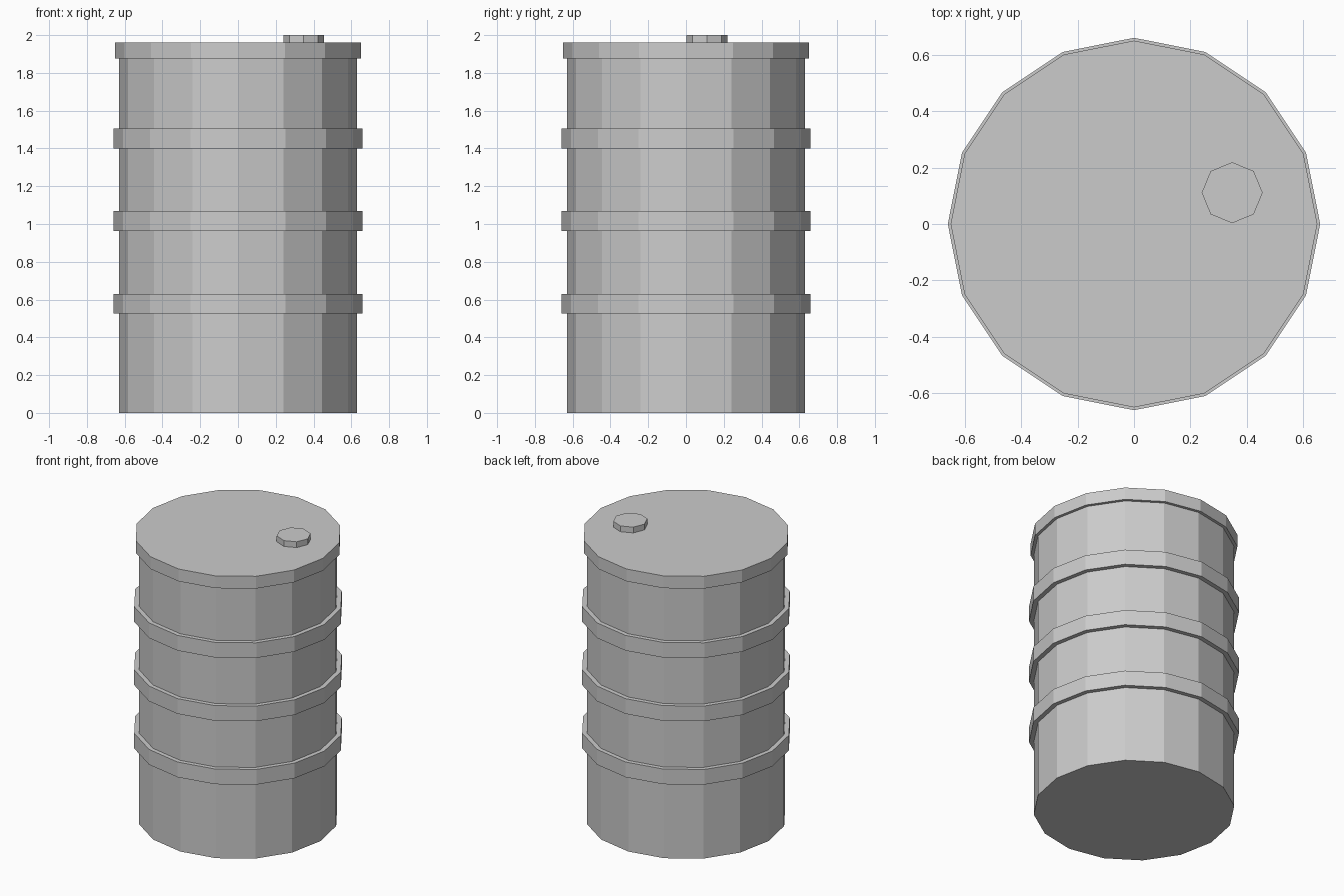
import bpy, bmesh
from math import cos, sin, pi

if "Cube" in bpy.data.objects:
    bpy.data.objects.remove(bpy.data.objects["Cube"])


def lathe(name, profile, sides, center=(0, 0)):
    """Revolve (radius, z) points around z, flat-shaded, capped at both ends."""
    bm = bmesh.new()
    rings = [[bm.verts.new((center[0] + r * cos(2 * pi * i / sides),
                            center[1] + r * sin(2 * pi * i / sides), z))
              for i in range(sides)] for r, z in profile]
    for lo, hi in zip(rings, rings[1:]):
        for i in range(sides):
            j = (i + 1) % sides
            bm.faces.new((lo[i], lo[j], hi[j], hi[i]))
    bm.faces.new(rings[0][::-1])
    bm.faces.new(rings[-1])
    mesh = bpy.data.meshes.new(name)
    bm.to_mesh(mesh)
    bm.free()
    obj = bpy.data.objects.new(name, mesh)
    bpy.context.collection.objects.link(obj)
    return obj


BODY_R, RIB_R, LID_R = 0.63, 0.66, 0.65

# Drum wall with three raised ribs and the lid rim as one closed shell
profile = [(BODY_R, 0)]
for z in (0.525, 0.963, 1.40):
    top = z + 0.105
    profile += [(BODY_R, z), (RIB_R, z), (RIB_R, top), (BODY_R, top)]
profile += [(BODY_R, 1.875), (LID_R, 1.875), (LID_R, 1.96)]
lathe("drum_body", profile, 16)

# Filler cap on the lid
lathe("filler_cap", [(0.108, 1.955), (0.108, 2.0)], 8, (0.348, 0.111))
